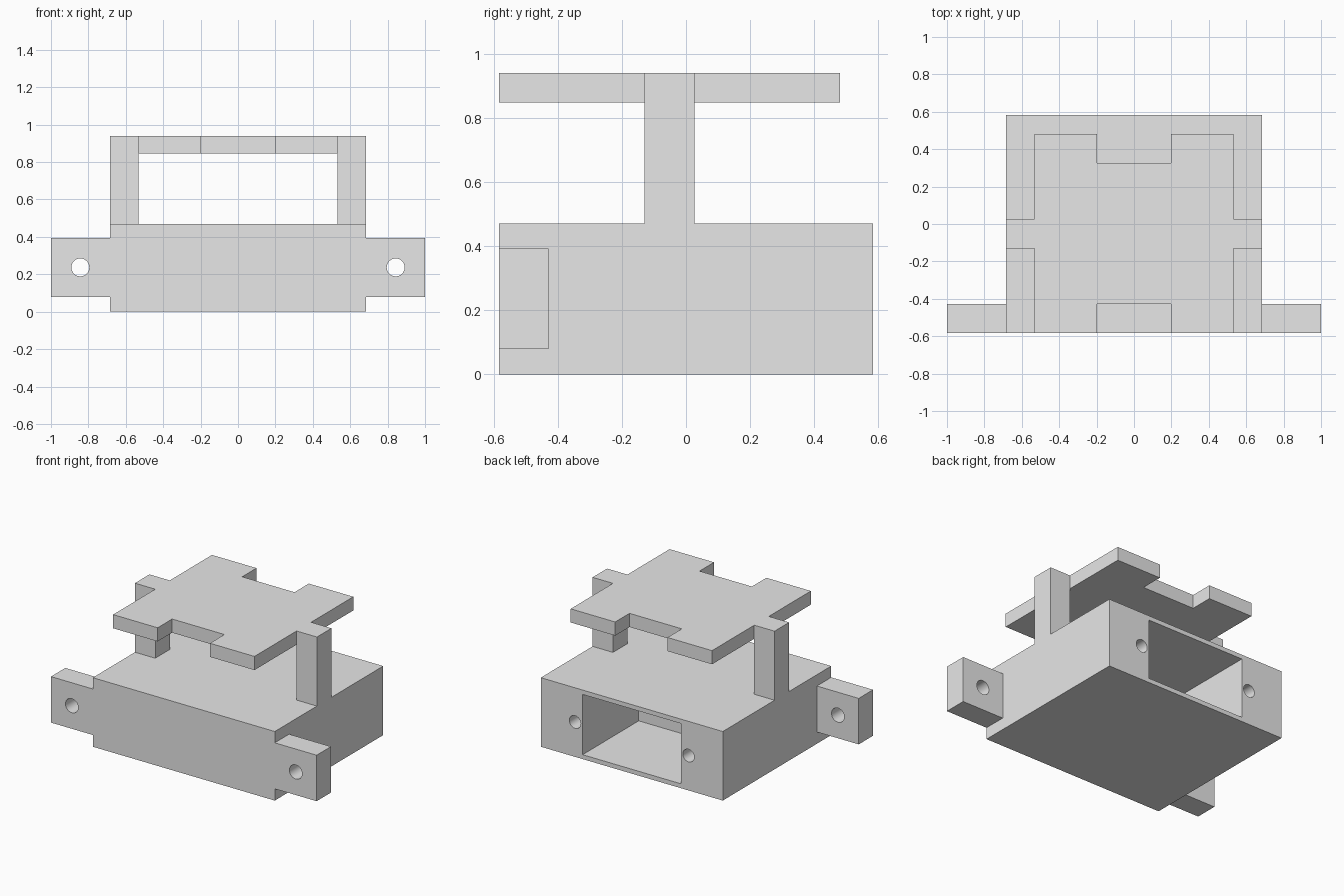
import bpy
import bmesh
from mathutils import Matrix

if "Cube" in bpy.data.objects:
    bpy.data.objects.remove(bpy.data.objects["Cube"], do_unlink=True)

grey = bpy.data.materials.new("light_grey")
grey.use_nodes = True
grey.diffuse_color = (0.8, 0.8, 0.8, 1)
grey.node_tree.nodes["Principled BSDF"].inputs["Base Color"].default_value = (0.8, 0.8, 0.8, 1)


def finish(name, bm):
    bmesh.ops.recalc_face_normals(bm, faces=bm.faces)
    mesh = bpy.data.meshes.new(name)
    bm.to_mesh(mesh)
    bm.free()
    mesh.materials.append(grey)
    obj = bpy.data.objects.new(name, mesh)
    bpy.context.collection.objects.link(obj)
    return obj


def box(name, low, high):
    bm = bmesh.new()
    bmesh.ops.create_cube(bm, size=1)
    for v in bm.verts:
        v.co = [a + (c + 0.5) * (b - a) for a, b, c in zip(low, high, v.co)]
    return finish(name, bm)


def rod(name, x, y0, y1, z, radius):
    """Cylinder running along y."""
    bm = bmesh.new()
    bmesh.ops.create_cone(bm, cap_ends=True, segments=32, radius1=radius,
                          radius2=radius, depth=y1 - y0,
                          matrix=Matrix.Translation((x, (y0 + y1) / 2, z))
                          @ Matrix.Rotation(1.5707963, 4, "X"))
    return finish(name, bm)


def cut(obj, cutter):
    mod = obj.modifiers.new("cut", "BOOLEAN")
    mod.operation = "DIFFERENCE"
    mod.solver = "EXACT"
    mod.object = cutter
    cutter.hide_render = True
    cutter.hide_set(True)
    cutter.display_type = "WIRE"


def smooth_holes(obj):
    """Apply the cuts, remove the cutters, then smooth the hole walls."""
    cutters = [m.object for m in obj.modifiers]
    bpy.ops.object.select_all(action="DESELECT")
    bpy.context.view_layer.objects.active = obj
    obj.select_set(True)
    for mod in list(obj.modifiers):
        bpy.ops.object.modifier_apply(modifier=mod.name)
    bpy.ops.object.shade_smooth_by_angle(angle=0.5)
    for c in cutters:
        bpy.data.objects.remove(c, do_unlink=True)


W, D, H = 0.685, 0.583, 0.47      # half width, half depth, height of housing
LEG_IN, LEG_Y0, LEG_Y1 = 0.532, -0.13, 0.026
DECK_Z0, DECK_Z1 = 0.847, 0.94
MID_Z = 0.237

# Housing with a pocket and two screw holes in the back
housing = box("housing", (-W, -D, 0), (W, D, H))
cut(housing, box("pocket_cutter", (-0.37, -0.02, 0.03), (0.37, D + 0.1, 0.44)))
for s in (-1, 1):
    cut(housing, rod("screw_cutter", s * 0.427, D - 0.3, D + 0.1, MID_Z, 0.043))
smooth_holes(housing)

# Mounting ears with through holes, and legs for the deck
for side, s in (("left", 1), ("right", -1)):
    x0, x1 = sorted((s * W, s))
    ear = box(side + "_ear", (x0, -D, 0.08), (x1, -0.429, 0.393))
    cut(ear, rod("ear_cutter", s * 0.843, -D - 0.1, -0.3, MID_Z, 0.048))
    smooth_holes(ear)
    x0, x1 = sorted((s * LEG_IN, s * W))
    box(side + "_leg", (x0, LEG_Y0, H), (x1, LEG_Y1, DECK_Z0))

# Deck: half outline mirrored across x, then extruded
half = [(0.197, -0.427), (0.197, -D), (LEG_IN, -D), (LEG_IN, LEG_Y0), (W, LEG_Y0),
        (W, LEG_Y1), (LEG_IN, LEG_Y1), (LEG_IN, 0.48), (0.197, 0.48), (0.197, 0.326)]
outline = half + [(-x, y) for x, y in reversed(half)]
bm = bmesh.new()
base = bm.faces.new([bm.verts.new((x, y, DECK_Z0)) for x, y in outline])
grown = bmesh.ops.extrude_face_region(bm, geom=[base], use_keep_orig=True)
top = [g for g in grown["geom"] if isinstance(g, bmesh.types.BMVert)]
bmesh.ops.translate(bm, verts=top, vec=(0, 0, DECK_Z1 - DECK_Z0))
finish("deck", bm)
